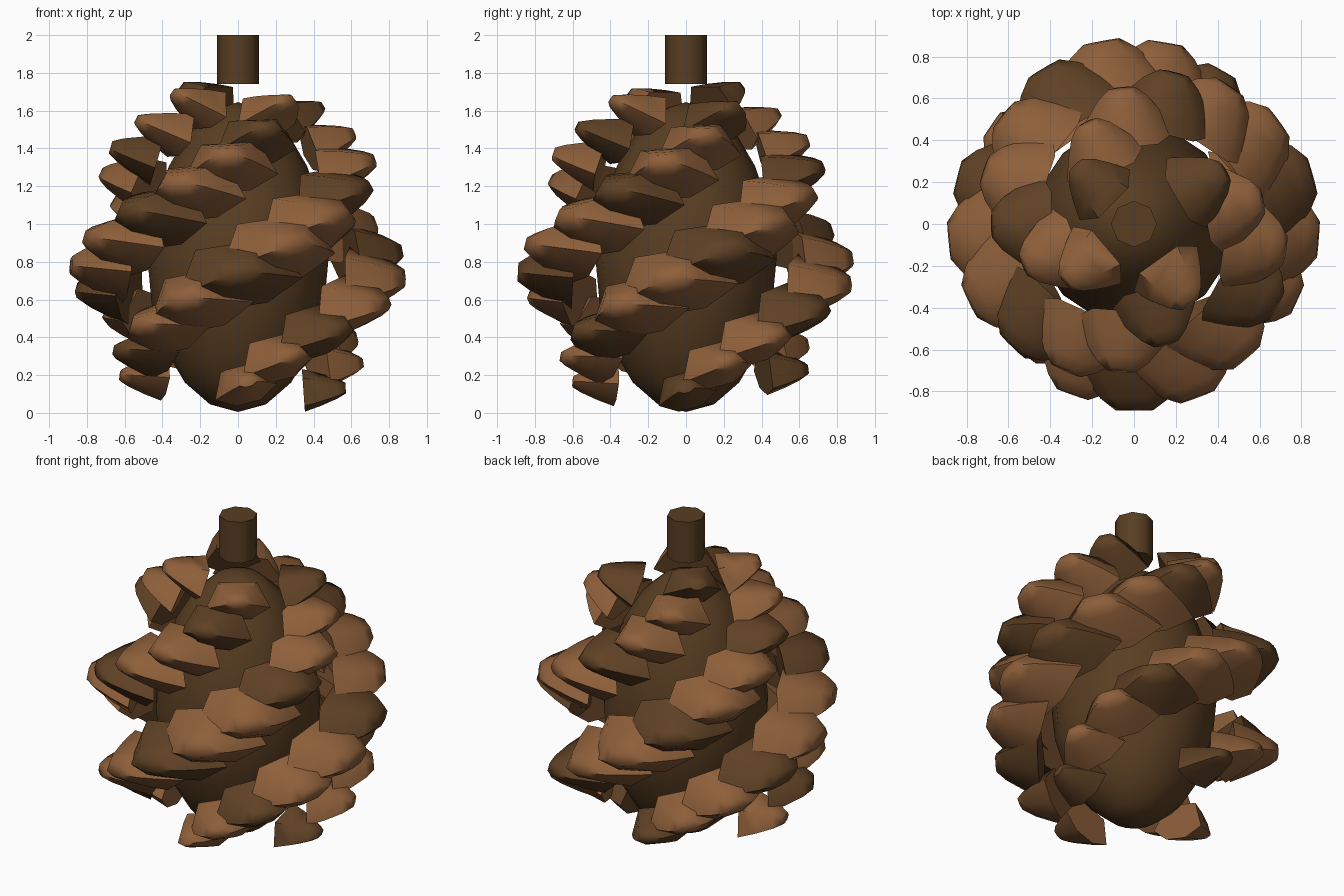
import bpy, bmesh, math
from mathutils import Matrix, Vector

cube = bpy.data.objects.get("Cube")
if cube:
    bpy.data.objects.remove(cube, do_unlink=True)


def material(name, rgb):
    m = bpy.data.materials.new(name)
    m.use_nodes = True
    m.diffuse_color = (*rgb, 1)
    bsdf = m.node_tree.nodes["Principled BSDF"]
    bsdf.inputs["Base Color"].default_value = (*rgb, 1)
    bsdf.inputs["Roughness"].default_value = 0.8
    return m


light_brown = material("light brown", (0.27, 0.115, 0.042))
dark_brown = material("dark brown", (0.115, 0.053, 0.018))
core_brown = material("core brown", (0.10, 0.048, 0.016))


def finish(obj, name, mat, angle):
    obj.name = name
    obj.data.materials.append(mat)
    bpy.ops.object.select_all(action="DESELECT")
    obj.select_set(True)
    bpy.context.view_layer.objects.active = obj
    bpy.ops.object.shade_smooth_by_angle(angle=math.radians(angle))


def blend(points, x):
    """Straight-line interpolation through (x, value) points."""
    for (x0, v0), (x1, v1) in zip(points, points[1:]):
        if x <= x1:
            return v0 + (v1 - v0) * (x - x0) / (x1 - x0)
    return points[-1][1]


# Core, slightly narrower towards the top
bpy.ops.mesh.primitive_uv_sphere_add(segments=16, ring_count=10, location=(0, 0, 0.825))
core = bpy.context.object
core.scale = (0.48, 0.48, 0.82)
for v in core.data.vertices:
    narrowing = 1 - 0.1 * max(v.co.z, 0)
    v.co.x *= narrowing
    v.co.y *= narrowing
finish(core, "core", core_brown, 60)

# Stem
bpy.ops.mesh.primitive_cylinder_add(vertices=8, radius=0.11, depth=0.26, location=(0, 0, 1.87))
finish(bpy.context.object, "stem", core_brown, 50)

# Scale outline as seen from outside: narrow top, wide lower edge
OUTLINE = [(-0.5, -0.2), (-0.2, -0.5), (0.2, -0.5), (0.5, -0.2), (0.3, 0.5), (-0.3, 0.5)]
# Depth, width and height of each ring, from base to tip
RINGS = [(0, 1, 1), (0.4, 0.78, 0.76), (0.8, 0.5, 0.46), (1, 0.27, 0.25)]


def add_scale(index, width, tip, z, heading, lift, roll, mat):
    height = 0.06 + 0.41 * width
    depth = 0.16 + 0.2 * width
    bm = bmesh.new()
    loops = [[bm.verts.new((d * depth, u * w * width, v * h * height))
              for u, v in OUTLINE] for d, w, h in RINGS]
    n = len(OUTLINE)
    for a, b in zip(loops, loops[1:]):
        for k in range(n):
            bm.faces.new((a[k], a[(k + 1) % n], b[(k + 1) % n], b[k]))
    bm.faces.new(loops[0][::-1])
    bm.faces.new(loops[-1])
    bmesh.ops.recalc_face_normals(bm, faces=bm.faces)
    place = (Matrix.Rotation(heading, 4, "Z")
             @ Matrix.Translation(Vector((tip - depth * math.cos(lift), 0, z)))
             @ Matrix.Rotation(-lift, 4, "Y") @ Matrix.Rotation(roll, 4, "X"))
    bm.transform(place)
    mesh = bpy.data.meshes.new("scale")
    bm.to_mesh(mesh)
    bm.free()
    obj = bpy.data.objects.new("scale", mesh)
    bpy.context.collection.objects.link(obj)
    finish(obj, f"scale_{index}", mat, 60)


# Spiral of scales, every third one dark
COUNT = 46
TIP = [(0, 0.57), (4, 0.69), (8, 0.78), (13, 0.86), (18, 0.89), (22, 0.88),
       (28, 0.81), (34, 0.73), (38, 0.62), (42, 0.5), (45, 0.39)]
WIDTH = [(0, 0.32), (5, 0.42), (18, 0.67), (26, 0.63), (34, 0.52), (45, 0.34)]
LIFT = [(0, 4), (18, 3), (30, 11), (45, 24)]
HEIGHT = [(0, 0.115), (22, 0.865), (45, 1.635)]
for i in range(COUNT):
    add_scale(i, blend(WIDTH, i), blend(TIP, i), blend(HEIGHT, i),
              math.radians(275 * i), math.radians(blend(LIFT, i)),
              math.radians(15 * (1 - i / COUNT)), dark_brown if i % 3 == 0 else light_brown)
